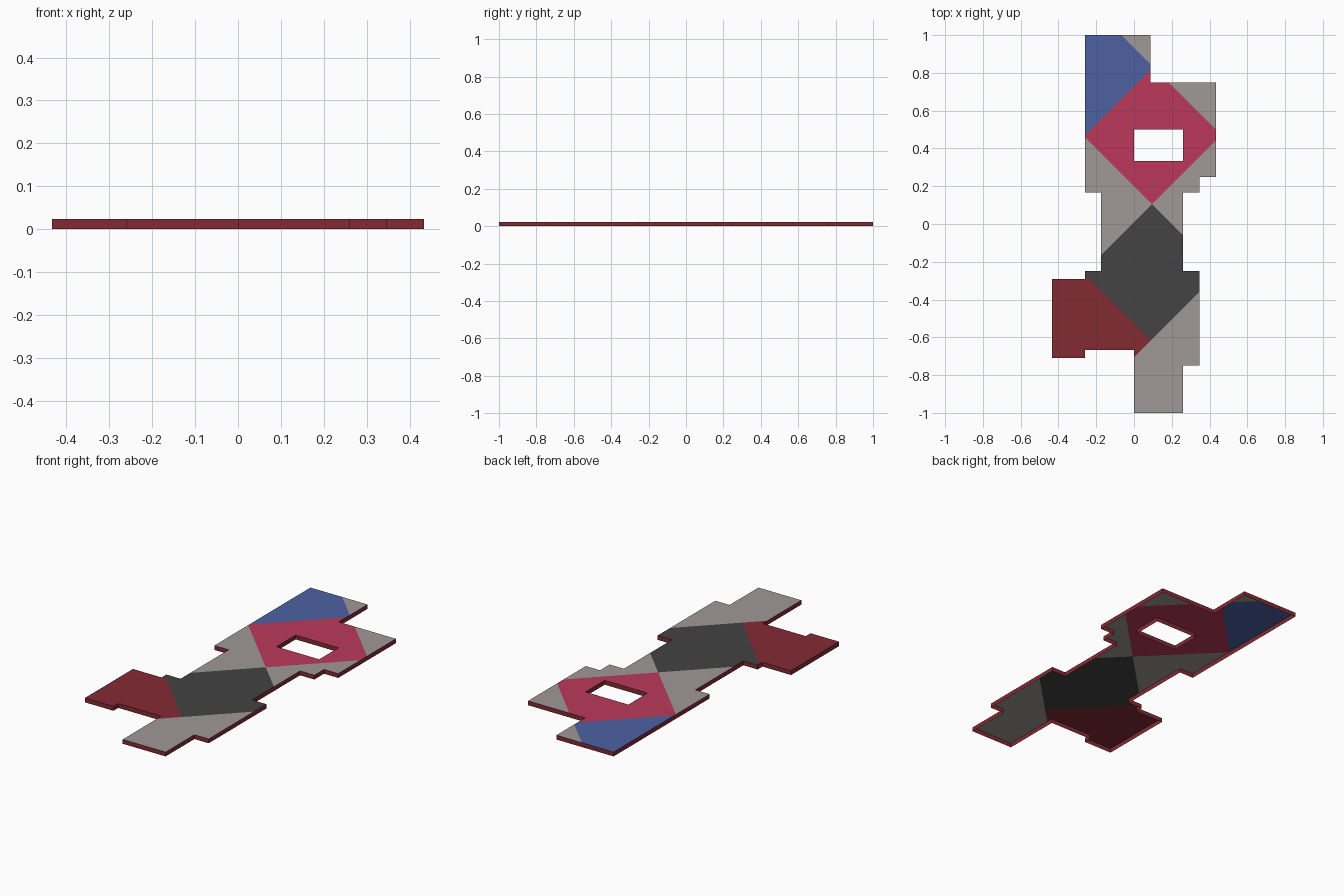
import bpy, bmesh
from mathutils import Vector

if "Cube" in bpy.data.objects:
    bpy.data.objects.remove(bpy.data.objects["Cube"])

U, V, H = 0.0868, 1 / 12, 0.024   # cell width, cell depth, slab height


def material(name, rgb):
    m = bpy.data.materials.new(name)
    lin = [((c / 255 + 0.055) / 1.055) ** 2.4 for c in rgb]
    m.diffuse_color = (*lin, 1)
    m.use_nodes = True
    m.node_tree.nodes["Principled BSDF"].inputs["Base Color"].default_value = m.diffuse_color
    return m


RED, GREY, BLUE, PINK, DARK = range(5)
mats = [material("dark red", (131, 43, 51)),
        material("warm grey", (160, 153, 152)),
        material("blue", (77, 97, 162)),
        material("pink", (187, 57, 91)),
        material("charcoal", (67, 67, 67))]

# Stepped outline and window, in cells
outline = [(-3, 12), (1, 12), (1, 9), (5, 9), (5, 3), (4, 3), (4, 2), (3, 2),
           (3, -3), (4, -3), (4, -9), (3, -9), (3, -12), (0, -12), (0, -8),
           (-3, -8), (-3, -8.5), (-5, -8.5), (-5, -3.5), (-3, -3.5),
           (-3, -3), (-2, -3), (-2, 2), (-3, 2)]
window = [(0, 4), (3, 4), (3, 6), (0, 6)]

# Top sheet with the window left open
bm = bmesh.new()
edges = []
for loop in (outline, window):
    vs = [bm.verts.new((x * U, y * V, H)) for x, y in loop]
    edges += [bm.edges.new((vs[i - 1], vs[i])) for i in range(len(vs))]
bmesh.ops.triangle_fill(bm, use_beauty=True, use_dissolve=False, edges=edges,
                        normal=(0, 0, 1))

# Cut along the diagonal colour borders (x+y = d and x-y = d)
cuts = [(1, 0.2), (1, 0.933), (1, -0.525),
        (-1, -0.73), (-1, -0.008), (-1, 0.705)]
for s, d in cuts:
    bmesh.ops.bisect_plane(bm, geom=bm.verts[:] + bm.edges[:] + bm.faces[:],
                           dist=1e-6, plane_co=(d, 0, 0), plane_no=(1, s, 0))


def colour(p):
    a, b = p.x + p.y, p.x - p.y
    if a > 0.933:
        return GREY
    if a > 0.2:
        return BLUE if b < -0.73 else PINK if b < -0.008 else GREY
    if b > 0.705:
        return GREY
    if a < -0.525:
        return RED
    return DARK if b > -0.008 else GREY


for f in bm.faces:
    f.normal_update()
    if f.normal.z < 0:
        f.normal_flip()
    f.material_index = colour(f.calc_center_median())

# Dark red rim walls hanging from every border, open underneath
top = set(bm.faces)
border = [e for e in bm.edges if e.is_boundary]
res = bmesh.ops.extrude_edge_only(bm, edges=border)
low = [g for g in res["geom"] if isinstance(g, bmesh.types.BMVert)]
bmesh.ops.translate(bm, verts=low, vec=Vector((0, 0, -H)))
for f in bm.faces:
    if f not in top:
        f.material_index = RED
bmesh.ops.recalc_face_normals(bm, faces=bm.faces[:])
bm.normal_update()
if sum(f.normal.z * f.calc_area() for f in bm.faces) < 0:
    bmesh.ops.reverse_faces(bm, faces=bm.faces[:])

mesh = bpy.data.meshes.new("floor_plate")
bm.to_mesh(mesh)
bm.free()
for m in mats:
    mesh.materials.append(m)
bpy.context.collection.objects.link(bpy.data.objects.new("floor_plate", mesh))
